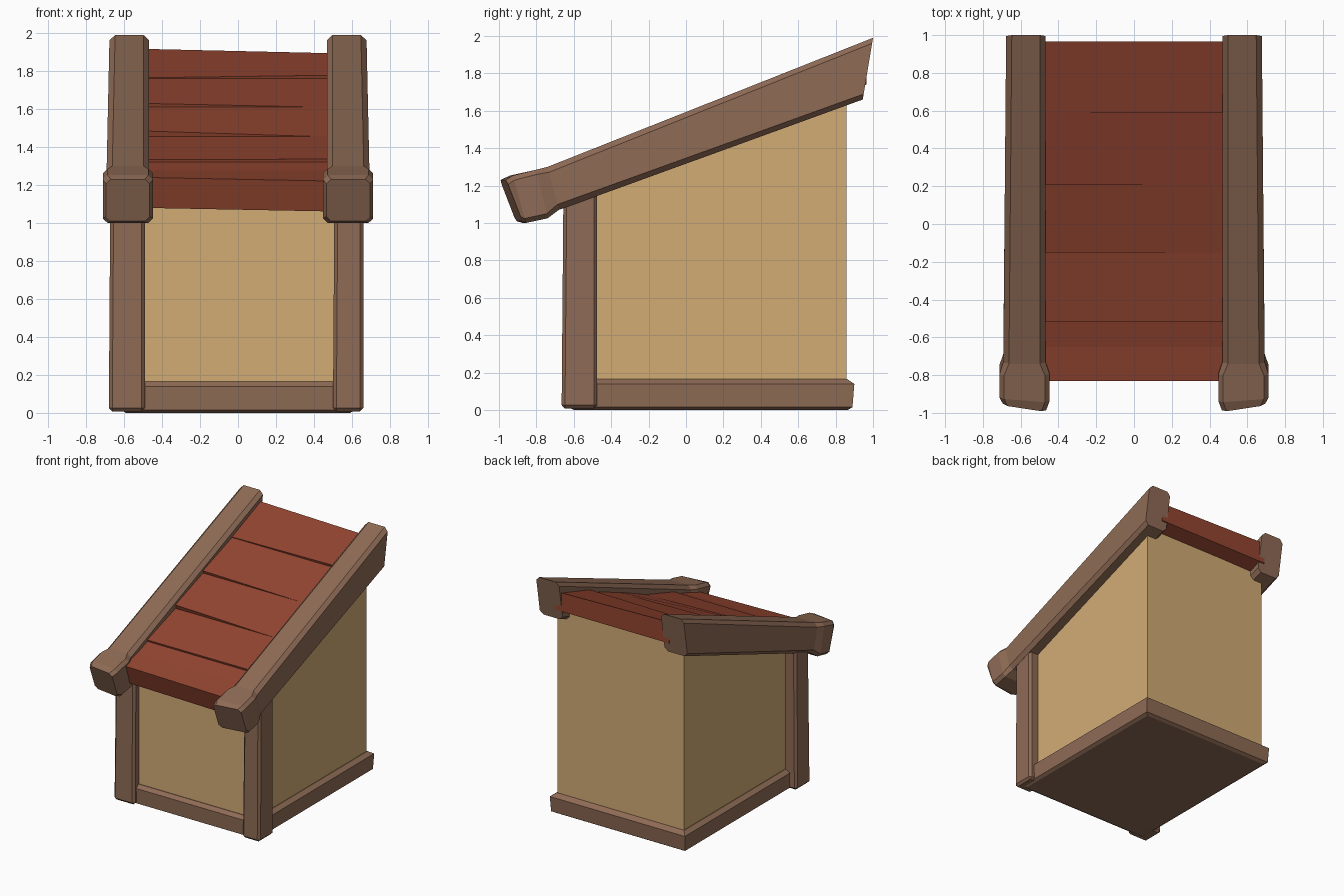
import bpy, bmesh

if "Cube" in bpy.data.objects:
    bpy.data.objects.remove(bpy.data.objects["Cube"])

def srgb(c):
    return c / 12.92 if c <= 0.04045 else ((c + 0.055) / 1.055) ** 2.4

def material(name, r, g, b):
    m = bpy.data.materials.new(name)
    m.diffuse_color = (srgb(r), srgb(g), srgb(b), 1)
    m.use_nodes = True
    m.node_tree.nodes["Principled BSDF"].inputs["Base Color"].default_value = m.diffuse_color
    return m

WOOD = material("brown_wood", 0.56, 0.42, 0.335)
TAN = material("tan_plaster", 0.82, 0.675, 0.46)
RED = material("red_planks", 0.575, 0.27, 0.19)

def loft(name, rings, mat, bevel=0):
    """Closed solid through rings that have equal point counts."""
    bm = bmesh.new()
    vs = [[bm.verts.new(p) for p in ring] for ring in rings]
    n = len(vs[0])
    for a, b in zip(vs, vs[1:]):
        for i in range(n):
            j = (i + 1) % n
            bm.faces.new((a[i], a[j], b[j], b[i]))
    bm.faces.new(vs[0])
    bm.faces.new(vs[-1])
    bmesh.ops.recalc_face_normals(bm, faces=bm.faces)
    me = bpy.data.meshes.new(name)
    bm.to_mesh(me)
    bm.free()
    me.materials.append(mat)
    ob = bpy.data.objects.new(name, me)
    bpy.context.collection.objects.link(ob)
    if bevel:
        mod = ob.modifiers.new("chamfer", 'BEVEL')
        mod.width = bevel
        mod.segments = 1
    return ob

def rect(x0, x1, y0, y1, z):
    return [(x0, y0, z), (x1, y0, z), (x1, y1, z), (x0, y1, z)]

# Walls: side profile with a sloping top, extruded across x
profile = [(-0.6, 0.05), (0.857, 0.05), (0.857, 1.78), (-0.6, 1.19)]
loft("walls", [[(x, y, z) for y, z in profile] for x in (-0.58, 0.58)], TAN)

# Base sill with sloped upper edge
loft("base_sill", [rect(-0.59, 0.59, -0.6, 0.865, 0),
                   rect(-0.615, 0.615, -0.63, 0.89, 0.015),
                   rect(-0.62, 0.62, -0.635, 0.9, 0.14),
                   rect(-0.585, 0.585, -0.605, 0.862, 0.165)], WOOD)

# Front corner posts, slightly tapered
for side, x0, x1 in (("left", -0.68, -0.49), ("right", 0.50, 0.66)):
    loft("front_post_" + side, [rect(x0, x1, -0.665, -0.475, 0.008),
                                rect(x0 + 0.008, x1, -0.655, -0.475, 1.2)], WOOD, 0.018)

# Sloping roof beams with a swollen front end
def beam_ring(s, xi, xo, top, bot, c, skew=0):
    (ty, tz), (by, bz) = top, bot
    length = ((ty - by) ** 2 + (tz - bz) ** 2) ** 0.5
    f = c / length
    outline = [(xi + c, 0), (xo - c, 0), (xo, f), (xo, 1 - f),
               (xo - c, 1), (xi + c, 1), (xi, 1 - f), (xi, f)]
    return [(s * x, ty + (by - ty) * t + skew * (x - xi) / (xo - xi), tz + (bz - tz) * t)
            for x, t in outline]

for side, s in (("left", -1), ("right", 1)):
    loft("roof_beam_" + side, [
        beam_ring(s, 0.465, 0.695, (-0.995, 1.23), (-0.91, 1.01), 0.025, 0.035),
        beam_ring(s, 0.447, 0.712, (-0.945, 1.253), (-0.875, 1.0), 0.025, 0.02),
        beam_ring(s, 0.447, 0.712, (-0.80, 1.285), (-0.74, 1.025), 0.025),
        beam_ring(s, 0.468, 0.692, (-0.74, 1.30), (-0.68, 1.07), 0.03),
        beam_ring(s, 0.468, 0.677, (1.0, 1.99), (0.945, 1.66), 0.03)], WOOD)

# Roof planks: each front edge lifts at one side, leaving a tapering gap
edges = [(-0.83, 1.23), (-0.65, 1.275), (-0.52, 1.322), (-0.15, 1.455),
         (0.21, 1.61), (0.59, 1.76), (0.965, 1.905)]
lifts = [(0.01, -0.01), (0, 0), (0.012, 0.014), (0.03, -0.003), (0.02, -0.002), (0.004, 0.018)]
for i, (l, r) in enumerate(lifts):
    (ya, za), (yb, zb) = edges[i], edges[i + 1]
    if i == 0:
        bl, br = 0, 0
    else:
        bl = br = 0.012 if i == 5 else 0
    rings = []
    for x, up, back in ((-0.52, l, bl), (0.52, r, -br)):
        rings.append([(x, ya, za + up), (x, yb, zb + back),
                      (x, yb + 0.05, zb - 0.16) if i < 5 else (x, yb + 0.0, zb - 0.165),
                      (x, ya + 0.05, za - 0.16 + up)])
    loft("roof_plank_%d" % (i + 1), rings, RED)
